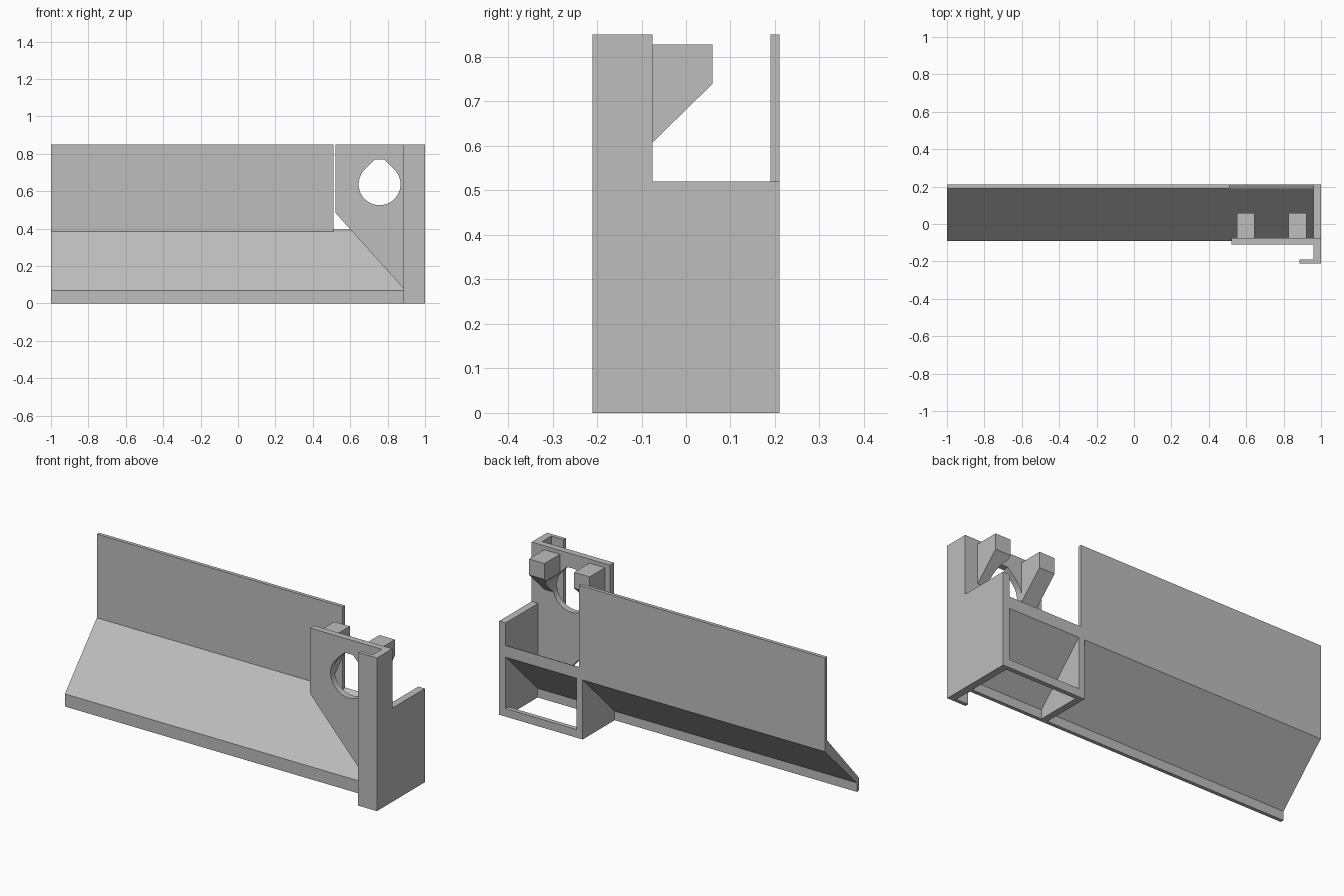
import bpy, bmesh, math
from mathutils import Vector

if "Cube" in bpy.data.objects:
    bpy.data.objects.remove(bpy.data.objects["Cube"])

grey = bpy.data.materials.new("plain_grey")
grey.diffuse_color = (0.51, 0.51, 0.51, 1)
grey.use_nodes = True
grey.node_tree.nodes["Principled BSDF"].inputs["Base Color"].default_value = grey.diffuse_color


def extrude(name, profile, axis, lo, hi):
    """Extrude a 2D profile: axis 'x' takes (y, z), 'y' takes (x, z)."""
    bm = bmesh.new()

    def place(p, d):
        return (d, p[0], p[1]) if axis == "x" else (p[0], d, p[1])

    a = [bm.verts.new(place(p, lo)) for p in profile]
    b = [bm.verts.new(place(p, hi)) for p in profile]
    bm.faces.new(a)
    bm.faces.new(b[::-1])
    n = len(a)
    for i in range(n):
        j = (i + 1) % n
        bm.faces.new((a[j], a[i], b[i], b[j]))
    bmesh.ops.recalc_face_normals(bm, faces=bm.faces)
    mesh = bpy.data.meshes.new(name)
    bm.to_mesh(mesh)
    bm.free()
    mesh.materials.append(grey)
    ob = bpy.data.objects.new(name, mesh)
    bpy.context.collection.objects.link(ob)
    return ob


# Long chute: front lip, sloped floor and upright back panel
extrude("chute", [(-0.09, 0), (-0.07, 0), (-0.07, 0.05), (0.21, 0.33), (0.21, 0.85),
                  (0.19, 0.85), (0.19, 0.385), (-0.09, 0.07)], "x", -1, 0.51)

# Sloped floor carried on to the end wall, without the back panel
extrude("end_slope", [(-0.09, 0), (-0.07, 0), (-0.07, 0.05), (0.21, 0.33),
                      (0.21, 0.395), (0.19, 0.385), (-0.09, 0.07)], "x", 0.51, 0.96)

# Open frame under the end of the slope
extrude("frame_wall", [(-0.07, 0), (0.21, 0), (0.21, 0.33), (-0.07, 0.05)], "x", 0.487, 0.524)
extrude("frame_sill", [(0.185, 0), (0.21, 0), (0.21, 0.045), (0.185, 0.045)], "x", 0.524, 0.96)

# Stepped end wall and its folded front flange
extrude("end_wall", [(-0.21, 0), (0.21, 0), (0.21, 0.52), (-0.075, 0.52),
                     (-0.075, 0.85), (-0.21, 0.85)], "x", 0.96, 1)
extrude("front_flange", [(0.885, 0), (0.96, 0), (0.96, 0.85), (0.885, 0.85)], "y", -0.21, -0.19)

# Mounting plate with a slanted lower edge
plate = extrude("mounting_plate", [(0.52, 0.85), (0.52, 0.485), (0.957, 0), (0.96, 0),
                                   (0.96, 0.85)], "y", -0.11, -0.075)

# Two bracket arms behind the plate
arm_profile = [(-0.075, 0.608), (0.06, 0.74), (0.06, 0.828), (-0.075, 0.828)]
arms = [extrude(f"bracket_arm_{i}", arm_profile, "x", x, x + 0.095)
        for i, x in enumerate((0.55, 0.827))]

# Teardrop hole with a flat top, cut through plate and arms
cx, cz, r, top = 0.757, 0.637, 0.112, 0.77
steps = 32
hole = [(cx + r * math.cos(t), cz + r * math.sin(t))
        for t in (math.radians(135 + 270 * i / steps) for i in range(steps + 1))]
half = r * math.sqrt(2) - (top - cz)
hole += [(cx + half, top), (cx - half, top)]
cutter = extrude("hole_cutter", hole, "y", -0.16, 0.2)
cutter.hide_render = True
cutter.hide_viewport = True

for ob in [plate] + arms:
    mod = ob.modifiers.new("hole", "BOOLEAN")
    mod.operation = "DIFFERENCE"
    mod.solver = "EXACT"
    mod.object = cutter
